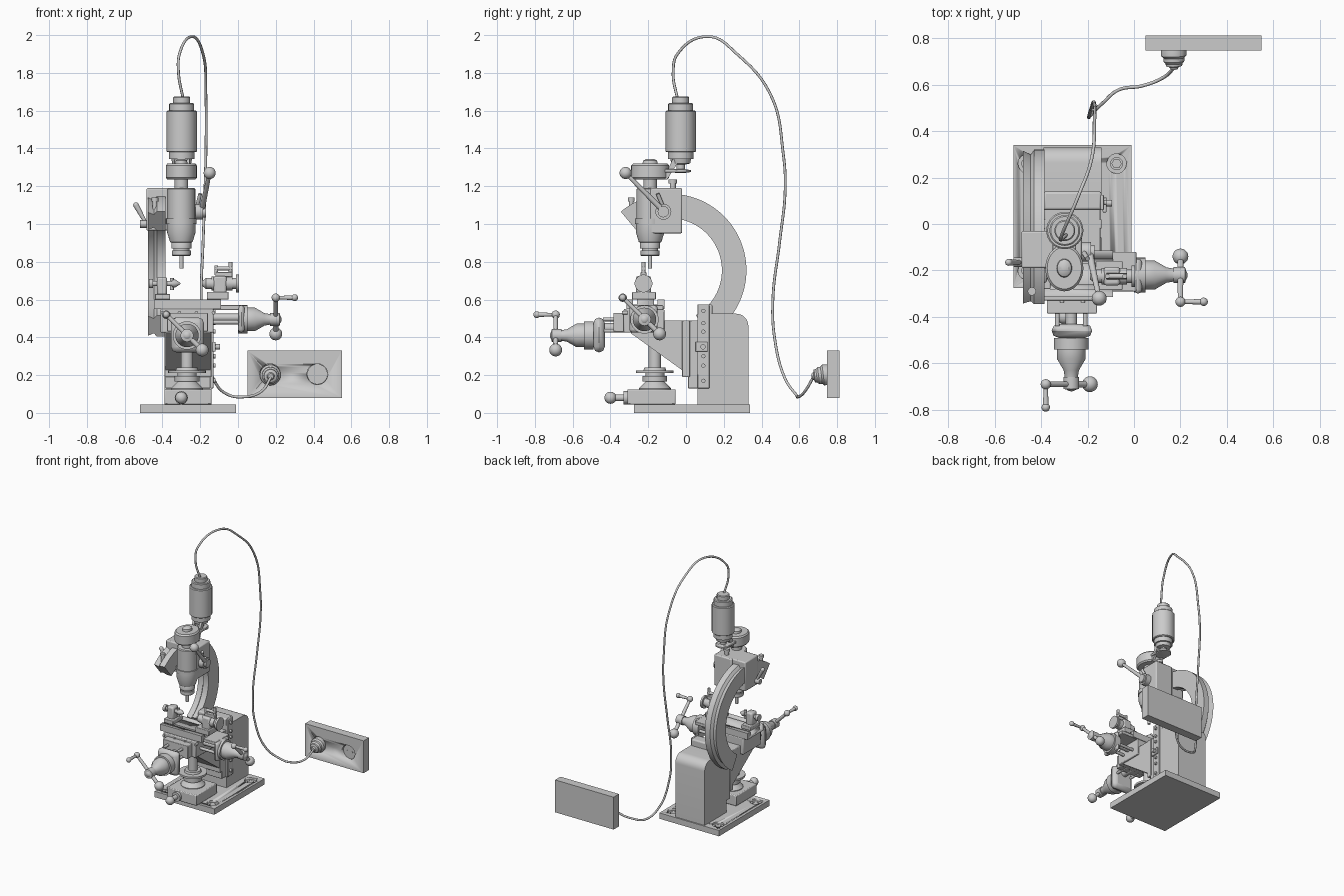
import bpy, bmesh, math
from mathutils import Vector
V = Vector


def finish(name, bm, angle=35):
    bmesh.ops.recalc_face_normals(bm, faces=bm.faces)
    me = bpy.data.meshes.new(name)
    bm.to_mesh(me)
    bm.free()
    me.shade_smooth()
    me.set_sharp_from_angle(angle=math.radians(angle))
    ob = bpy.data.objects.new(name, me)
    bpy.context.collection.objects.link(ob)
    return ob


def loft(name, rings):
    """Skin a list of closed sections and cap both ends."""
    bm = bmesh.new()
    rows = [[bm.verts.new(p) for p in ring] for ring in rings]
    n = len(rows[0])
    for a, b in zip(rows, rows[1:]):
        for i in range(n):
            j = (i + 1) % n
            bm.faces.new((a[i], a[j], b[j], b[i]))
    bm.faces.new(rows[0])
    bm.faces.new(rows[-1])
    return finish(name, bm)


def lathe(name, origin, axis, prof, n=32, sx=1, sy=1):
    """Turned part: prof is (distance along axis, radius)."""
    q = V(axis).to_track_quat('Z', 'Y')
    o = V(origin)
    return loft(name, [[o + q @ V((sx * r * math.cos(2 * math.pi * k / n), sy * r * math.sin(2 * math.pi * k / n), t))
                        for k in range(n)] for t, r in prof])


def rod(name, p, q, r, r2=None, n=20):
    d = V(q) - V(p)
    return lathe(name, p, d, [(0, r), (d.length, r2 or r)], n)


def ball(name, p, r):
    bm = bmesh.new()
    bmesh.ops.create_uvsphere(bm, u_segments=20, v_segments=12, radius=r)
    ob = finish(name, bm)
    ob.location = p
    return ob


def box(name, x0, x1, y0, y1, z0, z1, bevel=0.004):
    ob = loft(name, [[(x0, y0, z), (x1, y0, z), (x1, y1, z), (x0, y1, z)] for z in (z0, z1)])
    if bevel:
        m = ob.modifiers.new("bevel", 'BEVEL')
        m.width, m.segments = bevel, 2
    return ob


def side_extrude(name, pts, x0, x1):
    return loft(name, [[(x, y, z) for y, z in pts] for x in (x0, x1)])


def cut(ob, cutter):
    m = ob.modifiers.new("cut", 'BOOLEAN')
    m.object, m.solver = cutter, 'EXACT'
    cutter.hide_render = True
    cutter.hide_set(True)


# base plate with counterbored blind holes
base = box("base_plate", -.52, -.01, -.275, .34, 0, .045, 0)
for i, (x, y) in enumerate([(-.457, .26), (-.075, .26), (-.457, -.2), (-.075, -.2)]):
    cut(base, lathe(f"hole_cutter_{i}", (x, y, .06), (0, 0, -1), [(0, .042), (.03, .042), (.03, .026), (.05, .026)]))
    lathe(f"bolt_head_{i}", (x, y, .01), (0, 0, 1), [(0, .022), (.022, .022)], 6)

# column with rounded back top
arc = [(.265 + .065 * math.cos(a), .46 + .065 * math.sin(a)) for a in [math.pi / 2 * k / 8 for k in range(9)]]
side_extrude("column", [(.06, .045), (.33, .045)] + arc + [(.135, .525), (.06, .525)], -.39, -.14)
box("column_front_slide", -.385, -.145, .01, .13, .13, .49)
box("column_cap", -.39, -.14, .06, .14, .48, .575, .01)
box("column_gib_strip", -.145, -.13, .06, .125, .13, .575)
for i, z in enumerate([.17, .25, .3, .43, .475, .54]):
    rod(f"gib_screw_{i}", (-.135, .092, z), (-.118, .092, z), .011)
box("scale_indicator", -.135, -.118, .05, .115, .325, .375)
rod("indicator_knob", (-.12, .09, .35), (-.095, .09, .35), .014)

# curved arm: rail section swept about the arc centre
CY, CZ = -.085, .755
sec = [(-.385, .275), (-.385, .405), (-.43, .405), (-.445, .385), (-.477, .4), (-.477, .28), (-.445, .295), (-.43, .275)]
loft("curved_arm", [[(x, CY + r * math.cos(a), CZ + r * math.sin(a)) for x, r in sec]
                    for a in [math.radians(-60 + 190 * k / 56) for k in range(57)]])

# head carriage and spindle
box("head_carriage", -.485, -.35, -.19, -.03, .965, 1.19, .008)
box("head_block", -.375, -.225, -.19, -.02, .95, 1.19, .008)
lathe("quill_housing", (-.3, -.19, 0), (0, 0, 1),
      [(.9, .05), (.905, .06), (.955, .075), (1.0, .075), (1.0, .08), (1.03, .08), (1.03, .073), (1.185, .073), (1.19, .066),
       (1.19, .036), (1.24, .036)])
lathe("spindle_nose", (-.3, -.19, 0), (0, 0, 1),
      [(.83, .045), (.835, .05), (.86, .05), (.86, .042), (.87, .042), (.87, .053), (.9, .053), (.905, .05), (.93, .05)])
rod("cutting_tool", (-.3, -.19, .765), (-.3, -.19, .84), .011)
lathe("drive_pulley", (-.3, -.19, 0), (0, 0, 1),
      [(1.235, .09), (1.245, .1), (1.31, .1), (1.32, .09), (1.32, .04), (1.335, .037), (1.345, .02)], 36, .82, 1)
rod("left_clamp_screw", (-.52, -.165, 1.0), (-.42, -.165, 1.0), .02)
rod("left_clamp_lever", (-.48, -.165, .99), (-.54, -.165, 1.1), .008, .015)
ball("left_clamp_tip", (-.54, -.165, 1.1), .015)
rod("arm_stop_screw", (-.44, -.29, 1.02), (-.44, -.29, 1.12), .012)
rod("arm_stop_knob", (-.44, -.29, 1.12), (-.44, -.29, 1.14), .018)

# feed lever
rod("feed_hub", (-.25, -.12, 1.065), (-.185, -.12, 1.065), .042)
rod("feed_hub_cap", (-.185, -.12, 1.065), (-.17, -.12, 1.065), .03)
rod("feed_lever", (-.195, -.11, 1.06), (-.15, -.32, 1.27), .016, .01)
ball("feed_lever_ball", (-.15, -.32, 1.27), .032)
rod("feed_lock_pin", (-.23, -.1, 1.04), (-.2, -.15, 1.16), .01)

# motor and its mount
lathe("motor", (-.298, -.028, 0), (0, 0, 1),
      [(1.27, .02), (1.275, .055), (1.285, .055), (1.29, .022), (1.315, .022), (1.32, .05), (1.345, .055), (1.345, .067),
       (1.38, .067), (1.38, .074), (1.385, .08), (1.595, .08), (1.6, .074), (1.6, .066), (1.635, .066), (1.64, .06),
       (1.64, .045), (1.67, .045), (1.675, .04)])
for x in (-.335, -.275):
    side_extrude("motor_mount_fork", [(-.12, 1.235), (-.1, 1.235), (-.03, 1.345), (-.07, 1.345)], x, x + .018)
box("drive_belt_guard", -.35, -.25, -.13, 0, 1.272, 1.29)
rod("mount_post", (-.3, -.07, 1.18), (-.3, -.07, 1.225), .016)
rod("mount_post_cap", (-.3, -.07, 1.215), (-.3, -.07, 1.235), .022)

# knee: two tapered webs and a top plate
for x in (-.385, -.17):
    side_extrude("knee_web", [(.03, .19), (.03, .47), (-.29, .47), (-.29, .42)], x, x + .025)
side_extrude("knee_slope", [(.03, .19), (.03, .22), (-.27, .45), (-.29, .42)], -.37, -.16)
box("knee_top", -.385, -.145, -.3, .06, .45, .49)
box("knee_rear_plate", -.39, -.14, -.02, .02, .19, .49)
box("saddle", -.41, -.13, -.33, -.115, .425, .55, .006)
box("saddle_front_plate", -.375, -.16, -.385, -.32, .43, .53)
table = box("table", -.445, -.09, -.315, -.115, .55, .6, 0)
for y in (-.27, -.16):
    cut(table, box("slot_cutter", -.5, 0, y - .01, y + .01, .575, .65, 0))
for i in range(4):
    x = -.4 + .09 * i
    rod("table_screw", (x, -.31, .53), (x, -.338, .53), .009)

# elevating screw and its gear box
lathe("elevating_screw", (-.27, -.165, 0), (0, 0, 1),
      [(.12, .085), (.13, .085), (.165, .05), (.165, .065), (.195, .065), (.195, .05), (.21, .05), (.21, .1), (.225, .1),
       (.225, .06), (.24, .055), (.24, .033), (.46, .033)])
box("elevating_gearbox", -.39, -.14, -.31, -.055, .045, .125, .006)
rod("elevating_shaft", (-.3, -.29, .08), (-.3, -.4, .08), .018)
rod("elevating_collar", (-.3, -.3, .08), (-.3, -.33, .08), .035)
ball("elevating_hub", (-.3, -.4, .08), .032)


def crank(name, hub, axis, arm, weight, grip, back):
    """Graduated drum, shaft and ball crank; back is the distance from hub to bracket."""
    h, a = V(hub), V(axis)
    lathe(name + "_drum", h - a * back, a, [(0, .075), (.05, .075), (.05, .062), (.09, .062), (.14, .033), (back - .03, .028),
                                            (back - .03, .034), (back + .02, .034), (back + .025, .015)])
    rod(name + "_arm", weight, arm, .014, .011)
    ball(name + "_hub", h, .031)
    ball(name + "_weight", weight, .034)
    ball(name + "_arm_ball", arm, .022)
    end = V(arm) + a * grip
    rod(name + "_grip", arm, end, .008, .013)
    ball(name + "_grip_tip", end, .018)


crank("front_crank", (-.27, -.69, .41), (0, -1, 0), (-.38, -.69, .52), (-.19, -.69, .333), .1, .2)
box("front_crank_bracket", -.355, -.18, -.49, -.43, .32, .505, .03)
for z in (.435, .495):
    for x in (-.33, -.21):
        rod("front_bracket_rod", (x, -.32, z), (x, -.44, z), .01)
rod("front_leadscrew", (-.27, -.3, .45), (-.27, -.44, .45), .025)
crank("side_crank", (.2, -.22, .495), (1, 0, 0), (.2, -.335, .61), (.2, -.14, .418), .1, .2)
box("side_crank_bracket", -.0, .035, -.3, -.15, .425, .57, .02)
box("side_bracket_rail", -.13, .01, -.29, -.12, .545, .57)
for y in (-.27, -.17):
    rod("side_bracket_rod", (-.14, y, .48), (.01, y, .48), .011)
rod("side_leadscrew", (-.14, -.22, .505), (.01, -.22, .505), .02)

# tailstock (left) and indexing head (right) on the table
box("tailstock_foot", -.44, -.36, -.28, -.16, .6, .63)
box("tailstock_body", -.43, -.375, -.255, -.19, .62, .72, .012)
lathe("tailstock_centre", (-.47, -.225, .685), (1, 0, 0), [(0, .025), (.02, .025), (.02, .014), (.12, .014), (.12, .02), (.14, .02),
                                                     (.165, .003)])
rod("tailstock_lock", (-.35, -.225, .65), (-.35, -.225, .715), .01)
box("index_foot", -.165, -.05, -.285, -.16, .6, .64)
box("index_body", -.13, -.06, -.265, -.185, .62, .725, .012)
lathe("index_spindle", (-.19, -.225, .685), (1, 0, 0), [(0, .012), (.02, .03), (.05, .03), (.05, .036), (.16, .036), (.16, .03),
                                                  (.18, .03), (.18, .047), (.195, .047)])
box("index_clamp", -.12, -.03, -.24, -.21, .72, .745)
rod("index_pin", (-.04, -.225, .72), (-.04, -.225, .8), .01)
rod("index_pin_bar", (-.12, -.225, .765), (-.03, -.225, .765), .011)
rod("index_post", (-.115, -.225, .73), (-.115, -.225, .78), .01)

# wall outlet box with two sockets and a plug
outlet = box("outlet_box", .05, .55, .747, .812, .08, .33, 0)
for i, x in enumerate((.17, .42)):
    cut(outlet, rod(f"socket_cutter_{i}", (x, .7, .205), (x, .775, .205), .055, n=32))
    lathe(f"socket_rim_{i}", (x, .77, .205), (0, -1, 0), [(0, .054), (.005, .054)])
    for dx in (-.02, .02):
        rod("socket_contact", (x + dx, .77, .205), (x + dx, .762, .205), .006)
lathe("plug", (.17, .765, .205), (.03, -1, -.12), [(0, .05), (.02, .055), (.04, .055), (.05, .045), (.065, .045), (.075, .036),
                                              (.085, .035), (.09, .02), (.1, .015)])

# power cable
pts = [(-.29, -.045, 1.66), (-.315, -.068, 1.8), (-.31, -.045, 1.9), (-.24, .12, 1.992), (-.185, .27, 1.9), (-.17, .45, 1.68),
       (-.17, .515, 1.37), (-.175, .525, 1.18), (-.185, .495, .9), (-.195, .46, .6), (-.185, .47, .39), (-.13, .525, .18),
       (-.06, .58, .1), (.035, .595, .085), (.125, .63, .115), (.175, .675, .19)]
cu = bpy.data.curves.new("power_cable", 'CURVE')
cu.dimensions, cu.bevel_depth, cu.bevel_resolution, cu.use_fill_caps = '3D', .0075, 2, True
sp = cu.splines.new('BEZIER')
sp.bezier_points.add(len(pts) - 1)
for b, p in zip(sp.bezier_points, pts):
    b.co = p
    b.handle_left_type = b.handle_right_type = 'AUTO'
bpy.context.collection.objects.link(bpy.data.objects.new("power_cable", cu))
